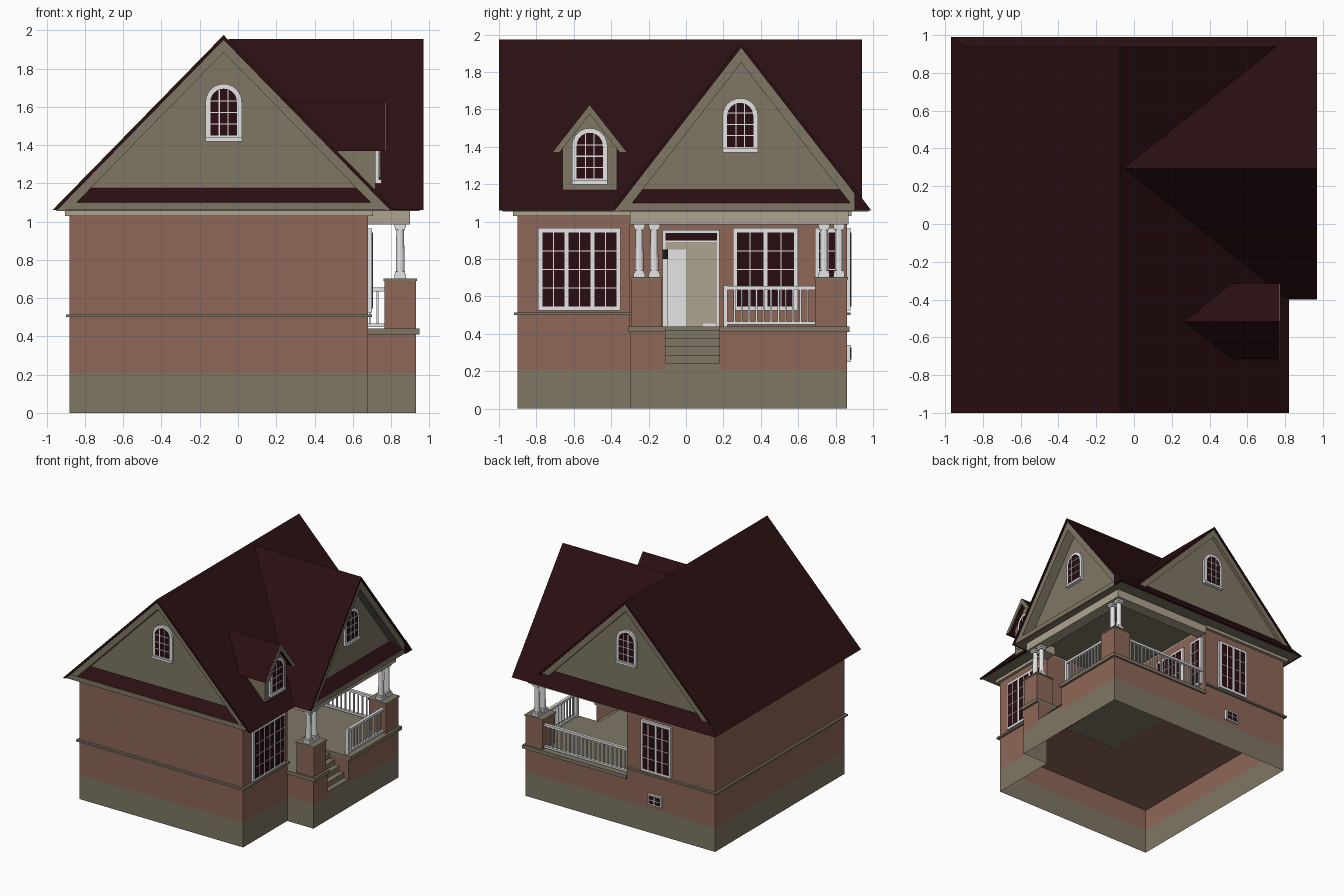
import bpy, bmesh, math
from mathutils import Vector, Matrix

if "Cube" in bpy.data.objects:
    bpy.data.objects.remove(bpy.data.objects["Cube"])


def material(name, r, g, b):
    m = bpy.data.materials.new(name)
    m.diffuse_color = (r, g, b, 1)
    m.use_nodes = True
    m.node_tree.nodes["Principled BSDF"].inputs["Base Color"].default_value = m.diffuse_color
    return m


BRICK = material("brick", .27, .135, .096)
STONE = material("olive stone", .215, .185, .13)
TRIM = material("pale trim", .42, .37, .28)
WHITE = material("white paint", .78, .78, .78)
ROOF = material("dark maroon roof", .024, .005, .006)
GLASS = material("dark glass", .022, .004, .006)
LAMP = material("black metal", .01, .01, .01)


def finish(name, bm, mat):
    bmesh.ops.recalc_face_normals(bm, faces=bm.faces[:])
    me = bpy.data.meshes.new(name)
    bm.to_mesh(me)
    bm.free()
    me.materials.append(mat)
    ob = bpy.data.objects.new(name, me)
    bpy.context.collection.objects.link(ob)
    return ob


def to3(axis, u, v, w):
    return {'x': (w, u, v), 'y': (u, w, v), 'z': (u, v, w)}[axis]


def prism(name, pts, axis, a, b, mat, caps=True):
    """Extrude a 2D outline along an axis from a to b."""
    bm = bmesh.new()
    lo = [bm.verts.new(to3(axis, u, v, a)) for u, v in pts]
    hi = [bm.verts.new(to3(axis, u, v, b)) for u, v in pts]
    n = len(pts)
    for i in range(n):
        bm.faces.new((lo[i], lo[(i + 1) % n], hi[(i + 1) % n], hi[i]))
    if caps:
        bm.faces.new(lo)
        bm.faces.new(hi)
    return finish(name, bm, mat)


def boxes(name, items, mat):
    """One object from boxes given as (x0, x1, y0, y1, z0, z1)."""
    bm = bmesh.new()
    for x0, x1, y0, y1, z0, z1 in items:
        c = Vector((x0 + x1, y0 + y1, z0 + z1)) / 2
        s = (abs(x1 - x0), abs(y1 - y0), abs(z1 - z0), 1)
        bmesh.ops.create_cube(bm, size=1, matrix=Matrix.Translation(c) @ Matrix.Diagonal(s))
    return finish(name, bm, mat)


def hull(name, pts, mat):
    bm = bmesh.new()
    for p in pts:
        bm.verts.new(p)
    bmesh.ops.convex_hull(bm, input=bm.verts[:])
    return finish(name, bm, mat)


def chevron(c, h, zb, zt, t, drop=0):
    """Gable-shaped strip of vertical thickness t, lowered by drop."""
    s = (zt - zb) / h
    o, i = h - drop / s, h - (drop + t) / s
    return [(c - o, zb), (c, zt - drop), (c + o, zb), (c + i, zb), (c, zt - drop - t), (c - i, zb)]


def plate(axis, pos, d, u0, u1, z0, z1):
    a, b = sorted((pos, pos + d))
    return (a, b, u0, u1, z0, z1) if axis == 'x' else (u0, u1, a, b, z0, z1)


def window(name, axis, pos, sign, u0, u1, z0, z1, sashes=1, cols=2, rows=4, f=.022):
    """Rectangular window; sign is the outward direction."""
    boxes(name + "_frame", [plate(axis, pos, sign * .02, u0, u1, z0, z1)], WHITE)
    w = (u1 - u0 - f) / sashes
    glass, bars = [], []
    for k in range(sashes):
        a, b = u0 + f + k * w, u0 + (k + 1) * w
        glass.append(plate(axis, pos, sign * .023, a, b, z0 + f, z1 - f))
        for i in range(1, cols):
            m = a + (b - a) * i / cols
            bars.append(plate(axis, pos, sign * .026, m - .003, m + .003, z0 + f, z1 - f))
        for j in range(1, rows):
            m = z0 + f + (z1 - z0 - 2 * f) * j / rows
            bars.append(plate(axis, pos, sign * .026, a, b, m - .003, m + .003))
    boxes(name + "_glass", glass, GLASS)
    boxes(name + "_bars", bars, WHITE)


def arch_window(name, axis, pos, sign, c, z0, z1, w=.19):
    def outline(r, zb):
        spring = z1 - w / 2
        arc = [(c + r * math.cos(math.pi * k / 12), spring + r * math.sin(math.pi * k / 12)) for k in range(13)]
        return [(c - r, zb), (c + r, zb)] + arc
    r = w / 2 - .025
    prism(name + "_frame", outline(w / 2, z0), axis, pos, pos + sign * .018, WHITE)
    prism(name + "_glass", outline(r, z0 + .03), axis, pos, pos + sign * .021, GLASS)
    bars = [plate(axis, pos, sign * .025, c + k * r / 3 - .003, c + k * r / 3 + .003, z0 + .03, z1 - .032) for k in (-1, 1)]
    bars += [plate(axis, pos, sign * .025, c - r, c + r, z0 + k - .003, z0 + k + .003) for k in (.09, .15, .21)]
    bars.append(plate(axis, pos, sign * .03, c - w / 2, c + w / 2, z0, z0 + .02))
    boxes(name + "_bars", bars, WHITE)


# hollow foundation, lower brick (with stair notch) and upper walls
X0, X1, XP, XR = -.88, .68, .93, -.04      # west wall, east wall, porch edge, porch back wall
Y0, YP, Y1 = -.90, -.30, .86
SA, SB = -.11, .18                         # stairs along y
prism("foundation", [(X0, Y0), (X1, Y0), (X1, YP), (XP, YP), (XP, Y1), (X0, Y1)], 'z', 0, .21, STONE, False)
notch = [(XP, SA), (.70, SA), (.70, SB), (XP, SB)]
prism("lower_brick", [(X0, Y0), (X1, Y0), (X1, YP), (XP, YP)] + notch + [(XP, Y1), (X0, Y1)],
      'z', .21, .41, BRICK, False)
house = [(X0, Y0), (X1, Y0), (X1, YP), (XR, YP), (XR, Y1), (X0, Y1)]
prism("upper_walls", house, 'z', .41, 1.05, BRICK, False)
prism("house_floor", house, 'z', .40, .41, BRICK)
prism("porch_floor", [(X1, YP - .01), (.95, YP - .01), (.95, SA), (.70, SA), (.70, SB), (.95, SB),
                      (.95, .875), (XR, .875), (XR, YP), (X1, YP)], 'z', .41, .44, STONE)
boxes("steps", [(.70, .93 - .045 * k, SA, SB, .20 + .044 * k, .244 + .044 * k) for k in range(5)], STONE)

# string course, frieze, porch beams and soffit
boxes("string_course", [(-.90, .70, -.92, -.90, .50, .515), (-.90, -.88, -.92, .88, .50, .515),
                        (-.90, XR, .86, .88, .50, .515), (.68, .70, -.92, -.29, .50, .515)], STONE)
prism("frieze", [(-.905, -.925), (.705, -.925), (.705, YP), (XR, YP), (XR, .885), (-.905, .885)],
      'z', 1.03, 1.06, TRIM)
boxes("porch_beams", [(.80, .90, -.30, .87, .985, 1.06), (XR, .90, .77, .87, .985, 1.06),
                      (.68, .90, -.30, -.20, .985, 1.06)], TRIM)
prism("soffit", [(-.95, -.98), (.80, -.98), (.80, -.38), (.95, -.38), (.95, .975), (-.95, .975)],
      'z', 1.055, 1.068, STONE)

# main roof along y and cross gable along x
MAIN = (-.075, .895, 1.06, 1.975)
CROSS = (.295, .695, 1.06, 1.955)
prism("main_roof", chevron(*MAIN, .025), 'y', -1, .94, ROOF)
prism("cross_roof", chevron(*CROSS, .025), 'x', -.05, .97, ROOF)
for nm, a, b in (("front_rake", -.985, -.90), ("back_rake", .90, .932)):
    prism(nm, chevron(*MAIN, .065, .025), 'y', a, b, STONE)
prism("east_rake", chevron(*CROSS, .08, .025), 'x', .865, .958, STONE)
prism("main_gable", [(-.91, 1.066), (.76, 1.066), (-.075, 1.93)], 'y', -.905, .905, STONE)
prism("cross_gable", [(-.35, 1.066), (.94, 1.066), (.295, 1.90)], 'x', -.05, .87, STONE)

# small skirt roofs under the gables, with fascias
hull("front_skirt", [(x, y, z) for x, y, z in
     ((-.87, -.985, 1.10), (.72, -.985, 1.10), (-.82, -.90, 1.18), (.67, -.90, 1.18),
      (-.87, -.90, 1.07), (.72, -.90, 1.07))], ROOF)
hull("east_skirt", [(.955, -.33, 1.10), (.955, .92, 1.10), (.865, -.28, 1.175), (.865, .87, 1.175),
                    (.865, -.33, 1.07), (.865, .92, 1.07)], ROOF)
hull("back_skirt", [(-.97, .99, 1.06), (.97, .99, 1.06), (-.85, .90, 1.18), (.97, .90, 1.18),
                    (-.97, .90, 1.06), (.97, .90, 1.06)], ROOF)
boxes("fascias", [(-.90, .77, -.988, -.95, 1.06, 1.10), (.93, .96, -.36, .95, 1.06, 1.10)], STONE)

# dormer on the east slope
D = -.515
prism("dormer_wall", [(D - .145, 1.17), (D + .145, 1.17), (D + .145, 1.41), (D, 1.60), (D - .145, 1.41)],
      'x', .25, .72, STONE)
DORMER = (D, .20, 1.37, 1.625)
prism("dormer_roof", chevron(*DORMER, .03), 'x', .22, .768, ROOF)
prism("dormer_rake", chevron(*DORMER, .05), 'x', .764, .774, STONE)

# arched windows
arch_window("front_gable_window", 'y', -.905, -1, -.075, 1.42, 1.72)
arch_window("back_gable_window", 'y', .905, 1, -.075, 1.42, 1.72)
arch_window("east_gable_window", 'x', .87, 1, .29, 1.37, 1.66)
arch_window("dormer_window", 'x', .72, 1, D, 1.20, 1.50)

# rectangular windows
window("east_window", 'x', X1, 1, -.79, -.35, .525, .965, 3)
window("porch_window", 'x', XR, 1, .25, .60, .525, .965, 2)
window("porch_side_window", 'x', XR, 1, .69, .83, .525, .965, 1)
window("back_window", 'y', Y1, 1, -.47, -.18, .525, .965, 2)
window("basement_window", 'y', Y1, 1, -.38, -.25, .25, .34, 1, 2, 2, .012)

# front door, transom and wall lamp
boxes("door_frame", [plate('x', XR, .02, -.125, .18, .43, .955)], WHITE)
boxes("door_panel", [plate('x', XR, .024, 0, .165, .44, .89)], TRIM)
boxes("door_side_panel", [plate('x', XR, .024, -.11, 0, .85, .89)], TRIM)
boxes("door_leaf", [plate('x', XR, .03, -.10, .0, .44, .85), plate('x', XR, .036, -.08, -.02, .46, .82),
                    plate('x', XR, .03, .09, .16, .44, .455)], WHITE)
boxes("transom", [plate('x', XR, .024, -.11, .165, .90, .94)], GLASS)
boxes("wall_lamp", [plate('x', XR, .06, -.125, -.095, .80, .85)], LAMP)

# brick piers with caps and paired columns
PIERS = ((-.295, -.13), (.69, .86))
boxes("piers", [(.765, .93, a, b, .44, .695) for a, b in PIERS], BRICK)
boxes("pier_caps", [(.76, .935, a - .006, b + .006, .69, .703) for a, b in PIERS], STONE)
spots = [(.848, -.25), (.848, -.17), (.848, .738), (.848, .818)]
bm = bmesh.new()
for x, y in spots:
    bmesh.ops.create_cone(bm, cap_ends=True, segments=12, radius1=.023, radius2=.02, depth=.28,
                          matrix=Matrix.Translation((x, y, .845)))
finish("column_shafts", bm, WHITE)
boxes("column_ends", [(x - r, x + r, y - r, y + r, a, b) for x, y in spots
                      for r, a, b in ((.03, .703, .725), (.026, .725, .74), (.026, .955, .97), (.03, .97, .986))], WHITE)

# porch railings
rails, n = [], 12
for z0, z1 in ((.45, .467), (.635, .655)):
    rails += [(.885, .91, .20, .69, z0, z1), (XR, .77, .815, .84, z0, z1)]
rails += [(.883, .912, .20, .222, .44, .66)]
rails += [(.893, .903, y - .005, y + .005, .46, .64) for y in (.22 + .47 * k / n for k in range(1, n))]
rails += [(x - .005, x + .005, .823, .833, .46, .64) for x in (XR + .81 * k / 20 for k in range(1, 20))]
boxes("railings", rails, WHITE)
